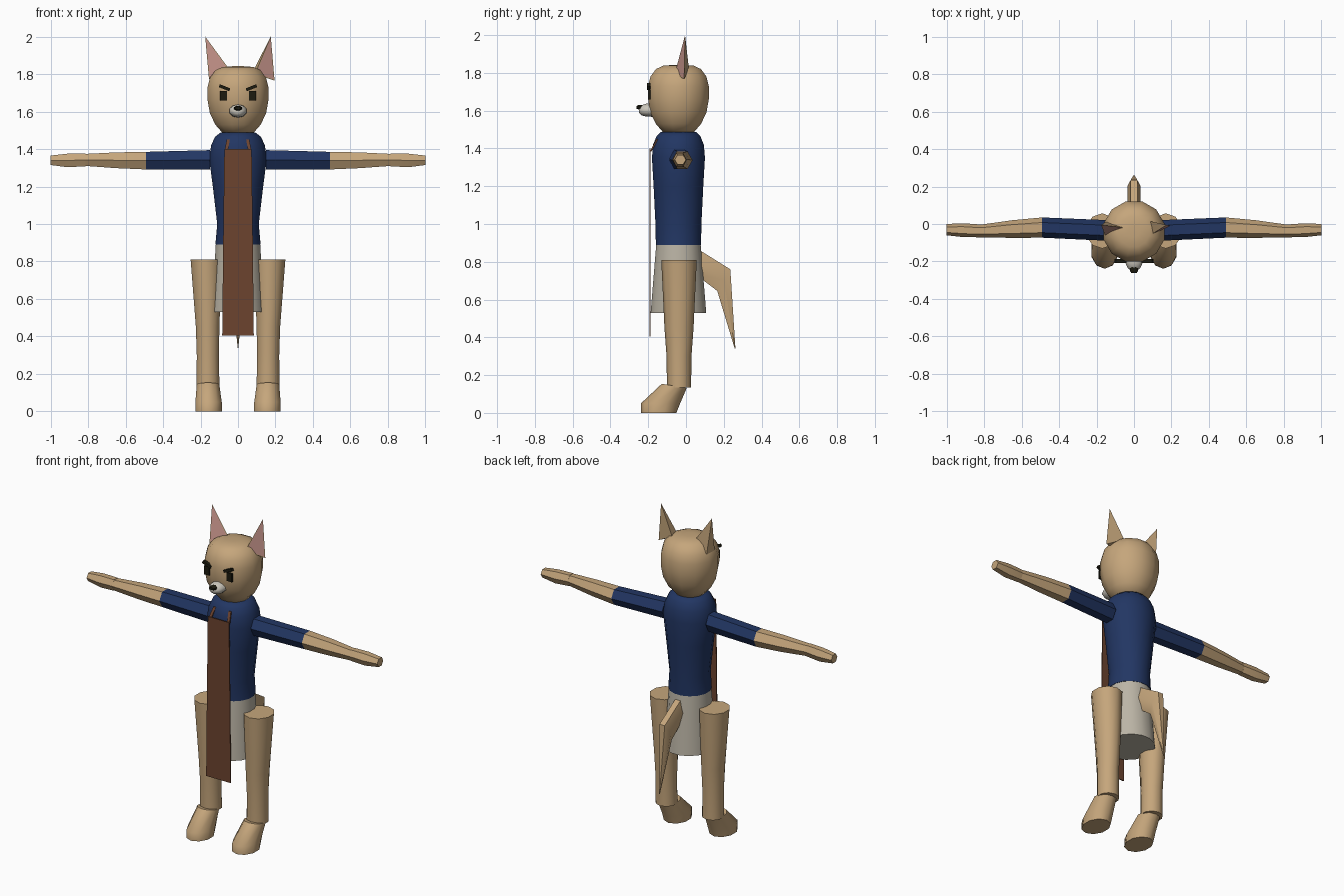
import bpy, bmesh
from math import sin, cos, pi, radians
from mathutils import Vector, Matrix

cube = bpy.data.objects.get("Cube")
if cube:
    bpy.data.objects.remove(cube, do_unlink=True)


def material(name, rgb):
    m = bpy.data.materials.new(name)
    m.use_nodes = True
    m.diffuse_color = (*rgb, 1)
    m.node_tree.nodes["Principled BSDF"].inputs["Base Color"].default_value = (*rgb, 1)
    return m


TAN = material("tan_fur", (0.56, 0.38, 0.2))
NAVY = material("navy_cloth", (0.016, 0.037, 0.125))
GREY = material("pale_grey_cloth", (0.5, 0.46, 0.38))
BROWN = material("brown_cloth", (0.15, 0.056, 0.028))
PINK = material("pink_inner_ear", (0.55, 0.29, 0.25))
MUZZLE = material("muzzle_fur", (0.6, 0.57, 0.5))
BLACK = material("near_black", (0.012, 0.011, 0.005))


def finish(name, bm, *mats, angle=50):
    bmesh.ops.recalc_face_normals(bm, faces=bm.faces)
    me = bpy.data.meshes.new(name)
    bm.to_mesh(me)
    bm.free()
    for m in mats:
        me.materials.append(m)
    me.shade_smooth()
    me.set_sharp_from_angle(angle=radians(angle))
    ob = bpy.data.objects.new(name, me)
    bpy.context.collection.objects.link(ob)
    return ob


def loft(name, rings, mat, n=12, turn=0.5, angle=50):
    """Skin a closed tube through rings given as (centre, u axis, v axis)."""
    bm = bmesh.new()
    loops = []
    for c, u, v in rings:
        angles = [2 * pi * (i + turn) / n for i in range(n)]
        loops.append([bm.verts.new(Vector(c) + Vector(u) * cos(a) + Vector(v) * sin(a))
                      for a in angles])
    for a, b in zip(loops, loops[1:]):
        for i in range(n):
            j = (i + 1) % n
            bm.faces.new((a[i], a[j], b[j], b[i]))
    bm.faces.new(loops[0])
    bm.faces.new(loops[-1])
    return finish(name, bm, mat, angle=angle)


def level(x, y, z, rx, ry):
    return (x, y, z), (rx, 0, 0), (0, ry, 0)


def box(name, centre, size, mat, tilt=0):
    bm = bmesh.new()
    bmesh.ops.create_cube(bm, size=1, matrix=Matrix.Translation(centre)
                          @ Matrix.Rotation(tilt, 4, "Y") @ Matrix.Diagonal((*size, 1)))
    return finish(name, bm, mat, angle=20)


# Head, torso and shorts share one vertical axis
AXIS = -0.04
loft("head", [level(0, AXIS, z, r, r * 0.99) for z, r in (
    (1.48, 0.08), (1.53, 0.125), (1.59, 0.155), (1.66, 0.168), (1.73, 0.168),
    (1.78, 0.155), (1.82, 0.125), (1.838, 0.085), (1.842, 0.03))], TAN)
loft("torso", [level(0, AXIS, z, rx, ry) for z, rx, ry in (
    (0.89, 0.123, 0.122), (1.0, 0.113, 0.124), (1.2, 0.137, 0.134), (1.35, 0.157, 0.143),
    (1.42, 0.146, 0.137), (1.465, 0.125, 0.118), (1.488, 0.095, 0.095))], NAVY, n=16)
loft("shorts", [level(0, AXIS, 0.53, 0.142, 0.15),
                level(0, AXIS, 0.89, 0.121, 0.12)], GREY, n=16)

# Hanging front cloth with its two neck straps
loft("front_cloth", [((0, -0.19, z), (w, 0, 0), (0, 0.004, 0))
                     for z, w in ((0.405, 0.119), (0.9, 0.112), (1.4, 0.103))], BROWN, n=4)

for s, side in ((1, "left"), (-1, "right")):
    loft(side + "_strap", [level(s * 0.064, -0.186, 1.385, 0.012, 0.006),
                           level(s * 0.052, -0.152, 1.45, 0.012, 0.006)], BROWN, n=4)

    # Legs and slanted feet
    loft(side + "_leg", [level(s * x, y, z, rx, ry) for x, y, z, rx, ry in (
        (0.16, -0.037, 0.135, 0.064, 0.064), (0.161, -0.037, 0.3, 0.062, 0.066),
        (0.162, -0.037, 0.45, 0.066, 0.077), (0.17, -0.037, 0.81, 0.087, 0.094))], TAN, n=10)
    loft(side + "_foot", [
        level(s * 0.157, -0.145, 0, 0.074, 0.094),
        level(s * 0.157, -0.135, 0.05, 0.074, 0.104),
        ((s * 0.16, -0.062, 0.143), (0.063, 0, 0), (0, 0.066, -0.011))], TAN, n=10)

    # Six-sided arms: sleeve, forearm, hand
    def limb(part, stations, mat):
        loft(side + part, [((s * x, y, z), (0, ry, 0), (0, 0, h / sin(pi / 3)))
                           for x, y, z, ry, h in stations], mat, n=6, turn=0)

    limb("_sleeve", ((0.15, -0.034, 1.342, 0.055, 0.052),
                     (0.49, -0.019, 1.338, 0.054, 0.047)), NAVY)
    limb("_forearm", ((0.49, -0.019, 1.338, 0.054, 0.047), (0.65, -0.027, 1.34, 0.047, 0.042),
                      (0.815, -0.037, 1.342, 0.034, 0.032)), TAN)
    limb("_hand", ((0.815, -0.037, 1.342, 0.034, 0.034), (0.91, -0.033, 1.339, 0.037, 0.036),
                   (1.0, -0.03, 1.34, 0.03, 0.025)), TAN)

    # Eyes and scowling brows
    box(side + "_eye", (s * 0.078, -0.193, 1.685), (0.036, 0.012, 0.052), BLACK)
    box(side + "_brow", (s * 0.072, -0.197, 1.727), (0.06, 0.02, 0.016), BLACK, -s * 0.38)

# Ears: pointed wedges with a pink inset on the first face
EARS = {
    "right_ear": ((-0.175, -0.005, 2.0), (-0.05, -0.02, 1.83),
                  (-0.155, -0.06, 1.775), (-0.15, 0.012, 1.775)),
    "left_ear": ((0.175, -0.005, 2.0), (0.09, -0.058, 1.8),
                 (0.195, -0.01, 1.765), (0.085, 0.015, 1.825)),
}
for name, points in EARS.items():
    bm = bmesh.new()
    tip, a, b, c = [bm.verts.new(p) for p in points]
    front = bm.faces.new((tip, a, b))
    for tri in ((tip, b, c), (tip, c, a), (a, c, b)):
        bm.faces.new(tri)
    bmesh.ops.recalc_face_normals(bm, faces=bm.faces)
    bmesh.ops.inset_individual(bm, faces=[front], thickness=0.009)
    front.material_index = 1
    finish(name, bm, TAN, PINK, angle=20)

# Muzzle and nose
loft("muzzle", [((0, y, z), (rx, 0, 0), (0, 0, rz)) for y, z, rx, rz in (
    (-0.17, 1.603, 0.05, 0.036), (-0.21, 1.603, 0.047, 0.034),
    (-0.235, 1.602, 0.036, 0.027), (-0.248, 1.602, 0.018, 0.014))], MUZZLE, n=10)
loft("nose", [((0, y, 1.618), (rx, 0, 0), (0, 0, rz)) for y, rx, rz in (
    (-0.225, 0.022, 0.012), (-0.25, 0.024, 0.013), (-0.262, 0.015, 0.008))], BLACK, n=8)

# Tail: out from the back, then bent sharply down to a point
loft("tail", [((0, y, z), (0.036, 0, 0), (0, v, w)) for y, z, v, w in (
    (0.05, 0.805, 0.01, 0.075), (0.2, 0.703, 0.04, 0.066))]
    + [((0, 0.26, 0.34), (0.002, 0, 0), (0, 0.002, 0.001))], TAN, n=6, turn=0, angle=40)
